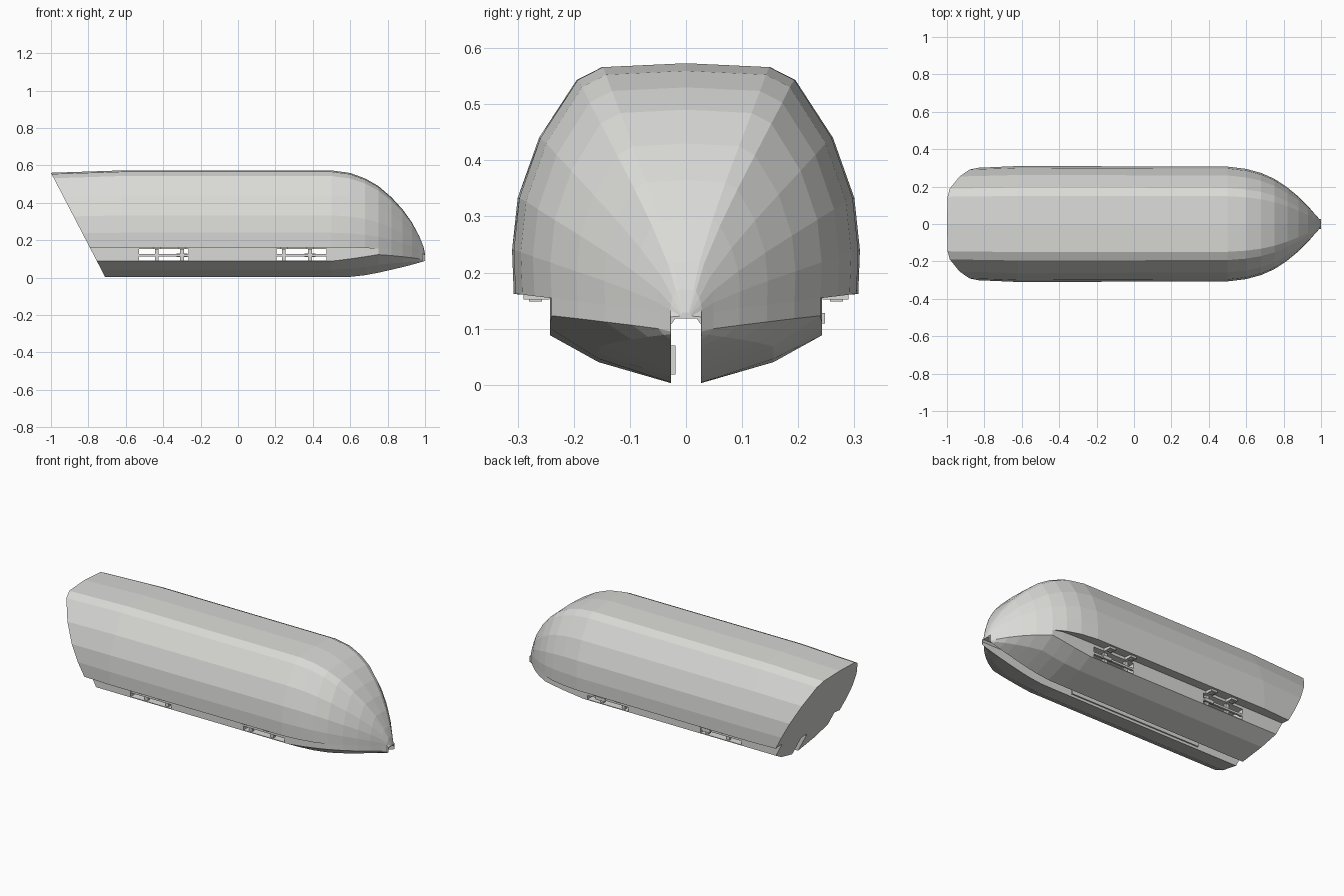
import bpy, bmesh

if "Cube" in bpy.data.objects:
    bpy.data.objects.remove(bpy.data.objects["Cube"], do_unlink=True)

paint = bpy.data.materials.new("pale_grey")
paint.use_nodes = True
GREY = (0.7, 0.7, 0.68, 1)
paint.diffuse_color = GREY
paint.node_tree.nodes["Principled BSDF"].inputs["Base Color"].default_value = GREY


def make_object(name, bm):
    bmesh.ops.recalc_face_normals(bm, faces=bm.faces)
    mesh = bpy.data.meshes.new(name)
    bm.to_mesh(mesh)
    bm.free()
    mesh.materials.append(paint)
    obj = bpy.data.objects.new(name, mesh)
    bpy.context.scene.collection.objects.link(obj)
    return obj


def box(name, x, y, z):
    """Box from three (low, high) ranges."""
    bm = bmesh.new()
    bmesh.ops.create_cube(bm, size=1)
    for v in bm.verts:
        for i, (a, b) in enumerate((x, y, z)):
            v.co[i] = a if v.co[i] < 0 else b
    return make_object(name, bm)


# Hull: half section of the upper shell, swept through stations to the nose
SHELL = [(0.15, 0.566), (0.195, 0.543), (0.262, 0.44), (0.3, 0.333), (0.31, 0.24), (0.307, 0.162)]
AXIS, SLOT, WALL = 0.12, 0.027, 0.242

# x, width scale, height scale, chine height, keel height
STATIONS = [
    (-1.0, 0.97, 0.972, 0.088, 0.003),
    (-0.62, 1, 1, 0.088, 0.003),
    (0.5, 0.99, 1, 0.088, 0.003),
    (0.6, 0.95, 0.97, 0.1, 0.004),
    (0.68, 0.88, 0.905, 0.112, 0.013),
    (0.75, 0.78, 0.817, 0.123, 0.026),
    (0.82, 0.63, 0.684, 0.118, 0.042),
    (0.88, 0.47, 0.54, 0.112, 0.056),
    (0.93, 0.31, 0.386, 0.106, 0.069),
    (0.97, 0.16, 0.22, 0.1, 0.08),
    (0.99, 0.09, 0.11, 0.095, 0.086),
    (1.0, 0.03, 0.02, 0.094, 0.09),
]


def section(w, h, chine, keel):
    half = [(y * w, AXIS + (z - AXIS) * h) for y, z in SHELL]
    edge_y, edge_z = max(half[-1][0], SLOT + 0.001), half[-1][1]
    half[-1] = (edge_y, edge_z)
    wall = min(WALL, edge_y)
    half += [
        (wall, edge_z + (0.008 if edge_y > WALL else 0.0005)),
        (wall, chine),
        (SLOT + (wall - SLOT) * 0.6, keel + (chine - keel) * 0.44),
        (SLOT, keel),
        (SLOT, 0.107),
        (0.019, 0.118),
    ]
    top = [(0, AXIS + 0.453 * h)]
    return top + half + [(-y, z) for y, z in reversed(half)]


bm = bmesh.new()
rings = []
for x, w, h, chine, keel in STATIONS:
    ring = []
    for y, z in section(w, h, chine, keel):
        raked = x + (0.56 - z) * 0.52 if x == -1.0 else x
        ring.append(bm.verts.new((raked, y, z)))
    rings.append(ring)
n = len(rings[0])
for a, b in zip(rings, rings[1:]):
    for i in range(n):
        j = (i + 1) % n
        bm.faces.new((a[i], a[j], b[j], b[i]))
bm.faces.new(rings[0])
bm.faces.new(rings[-1])
hull = make_object("hull", bm)

# Openings through the lower side walls
WINDOWS = [(-0.53, -0.265), (0.205, 0.472)]
for span in WINDOWS:
    cutter = box("opening_cutter", span, (-0.4, 0.4), (0.092, 0.154))
    cutter.hide_render = True
    mod = hull.modifiers.new("opening", "BOOLEAN")
    mod.operation = "DIFFERENCE"
    mod.solver = "EXACT"
    mod.object = cutter
    bpy.context.view_layer.update()
    cut = bpy.data.meshes.new_from_object(hull.evaluated_get(bpy.context.evaluated_depsgraph_get()))
    hull.modifiers.clear()
    hull.data = cut
    bpy.data.objects.remove(cutter, do_unlink=True)

# Latch bars and posts in each opening, with slide tabs under the ledge
for (x0, x1), posts in zip(WINDOWS, [(-0.435, -0.3), (0.245, 0.385)]):
    for side, name in ((-1, "right"), (1, "left")):
        def span_y(a, b):
            return tuple(sorted((side * a, side * b)))
        box(f"{name}_latch_bar", (x0, x1), span_y(0.228, 0.24), (0.114, 0.126))
        for x in posts:
            box(f"{name}_latch_post", (x - 0.01, x + 0.01), span_y(0.215, 0.232), (0.09, 0.156))
            box(f"{name}_slide_tab", (x - 0.02, x + 0.02), span_y(0.243, 0.29), (0.152, 0.17))
            box(f"{name}_slide_peg", (x - 0.01, x + 0.01), span_y(0.257, 0.28), (0.148, 0.154))
    box("left_latch_handle", (posts[1] - 0.03, posts[1] + 0.03), (0.238, 0.248), (0.109, 0.128))

# Long plate lying in the keel slot
box("keel_slot_plate", (-0.45, 0.4), (-0.028, -0.019), (0.018, 0.07))
